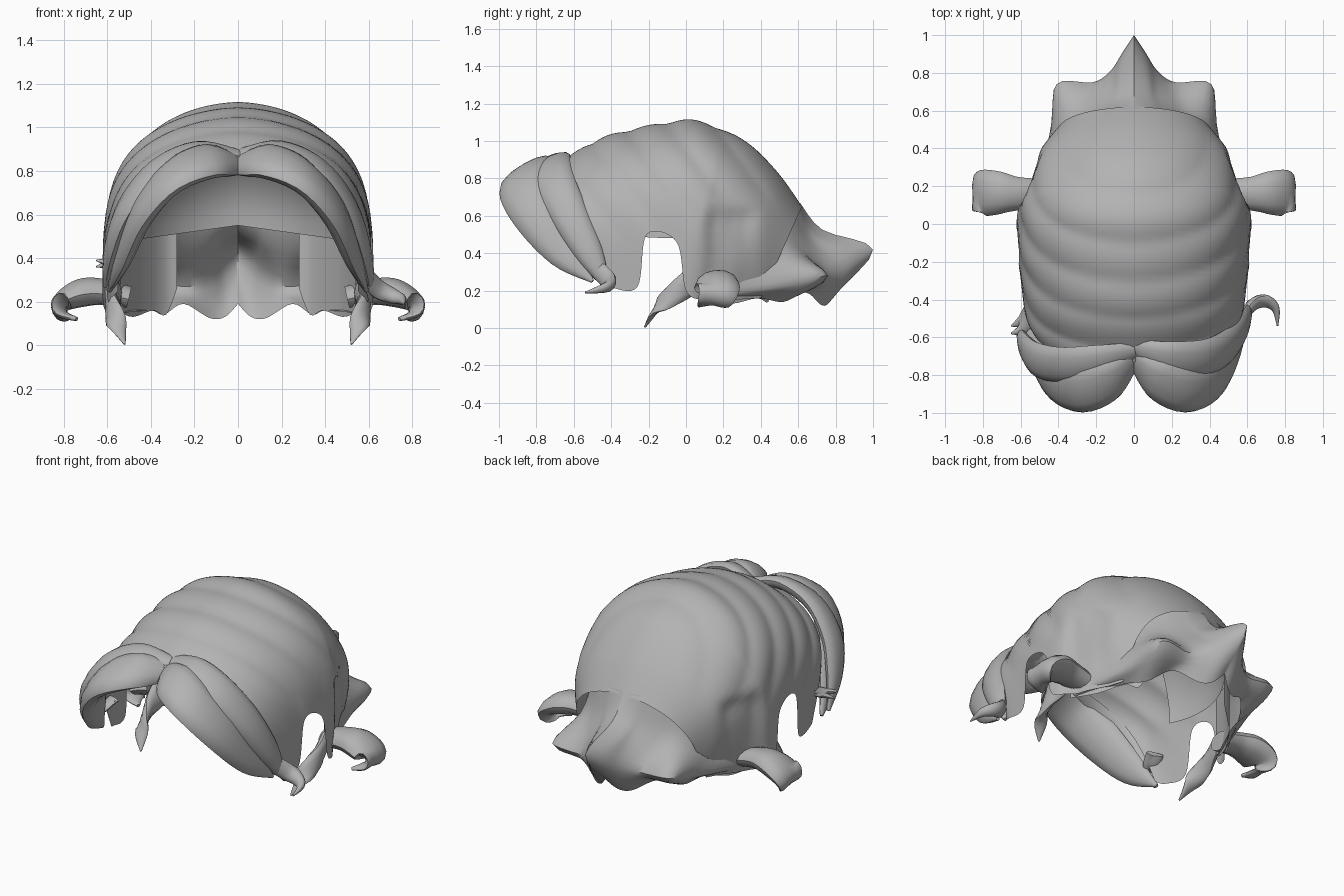
import bpy, bmesh, math
from mathutils import Vector

if "Cube" in bpy.data.objects:
    bpy.data.objects.remove(bpy.data.objects["Cube"])

grey = bpy.data.materials.new("hair_grey")
grey.diffuse_color = (0.45, 0.45, 0.45, 1)
grey.use_nodes = True
grey.node_tree.nodes["Principled BSDF"].inputs["Base Color"].default_value = grey.diffuse_color


def spline(pts, steps):
    """Catmull-Rom samples through points of any dimension."""
    out = []
    n = len(pts)
    for i in range(n - 1):
        p0, p1, p2, p3 = pts[max(i - 1, 0)], pts[i], pts[i + 1], pts[min(i + 2, n - 1)]
        for s in range(steps):
            t = s / steps
            out.append([0.5 * (2 * b + (c - a) * t + (2 * a - 5 * b + 4 * c - d) * t * t
                               + (3 * b - a - 3 * c + d) * t ** 3)
                        for a, b, c, d in zip(p0, p1, p2, p3)])
    out.append(list(pts[-1]))
    return out


def ramp(v, lo, hi):
    """Smooth step from 0 at lo to 1 at hi."""
    t = max(0, min(1, (v - lo) / (hi - lo)))
    return t * t * (3 - 2 * t)


def loft(name, rows, closed=False):
    """Skin a grid of points into one smooth object."""
    bm = bmesh.new()
    grid = [[bm.verts.new(p) for p in row] for row in rows]
    for a, b in zip(grid, grid[1:]):
        n = len(a)
        for j in range(n if closed else n - 1):
            k = (j + 1) % n
            bm.faces.new((a[j], a[k], b[k], b[j]))
    if closed:
        bm.faces.new(grid[0])
        bm.faces.new(grid[-1])
    bmesh.ops.remove_doubles(bm, verts=bm.verts, dist=0.0005)
    bmesh.ops.recalc_face_normals(bm, faces=bm.faces)
    me = bpy.data.meshes.new(name)
    bm.to_mesh(me)
    bm.free()
    me.materials.append(grey)
    ob = bpy.data.objects.new(name, me)
    bpy.context.collection.objects.link(ob)
    bpy.context.view_layer.objects.active = ob
    ob.select_set(True)
    bpy.ops.object.shade_smooth_by_angle(angle=math.radians(40))
    ob.select_set(False)
    return ob


def strand(name, path, side, side_dir=(0, 1, 0.35), sections=12):
    """Flat tapered lock; path points are x, y, z, half width, half thickness."""
    pts = spline(path, 5)
    rows = []
    for i, p in enumerate(pts):
        a, b = pts[max(i - 1, 0)], pts[min(i + 1, len(pts) - 1)]
        tan = (Vector(b[:3]) - Vector(a[:3])).normalized()
        wide = Vector(side_dir)
        wide = (wide - tan * wide.dot(tan)).normalized()
        thick = tan.cross(wide)
        row = []
        for j in range(sections):
            u = 2 * math.pi * j / sections
            q = Vector(p[:3]) + wide * p[3] * math.cos(u) + thick * p[4] * math.sin(u)
            row.append((q.x * side, q.y, q.z))
        rows.append(row)
    return loft(name, rows, True)


# Main cap: leaning arches, each top y, top z, bottom y, bottom z, half width
arches = [(-.73, .86, -.47, .25, .55), (-.63, .915, -.41, .22, .58),
          (-.45, 1.015, -.26, .22, .60), (-.20, 1.08, -.21, .50, .615),
          (.03, 1.11, -.05, .46, .62), (.20, 1.06, .00, .20, .62),
          (.35, .97, .10, .15, .59), (.50, .82, .22, .15, .54), (.62, .65, .40, .16, .42)]
rows = []
A, B = 1.8, 3.8
for ty, tz, by, bz, w in spline(arches, 8):
    base = min(bz, .2)
    h0 = max(0, (bz - .2) / (tz - .2))
    u0 = math.asin(h0 ** (B / 2))
    row = []
    for j in range(61):
        u = u0 + (math.pi - 2 * u0) * j / 60
        c, h = math.cos(u), max(math.sin(u), 0) ** (2 / B)
        x = math.copysign(abs(c) ** (2 / A), c) * w
        z = base + (tz - base) * h
        t = max(0, min(1, (z - bz) / (tz - bz)))
        y = by + (ty - by) * t
        # Swept-back combed ridges, and a ledge where the outer hair ends at the side
        wave = abs(math.sin(math.pi * (y - .75 * (1.1 - z) + .1) / .24)) - .6
        swell = 1 + .022 * wave * ramp(z, .4, .7) * (1 - ramp(y, .35, .55))
        ledge = 1 - .05 * ramp(y, .08, .16) * (1 - ramp(z, .58, .66)) * (1 - ramp(y, .3, .42))
        row.append((x * swell * ledge, y, z * (1 + (swell - 1) * .6)))
    rows.append(row)
loft("hair_cap", rows)

# Inner scalp lining, open to the front, rim dipping at the sides
rows = []
for i in range(13):
    e = math.pi / 2 * i / 12
    rows.append([(.50 * math.cos(e) * math.cos(a), .53 * math.cos(e) * math.sin(a),
                  .55 - .07 * abs(math.cos(a)) * math.cos(e) + .44 * math.sin(e))
                 for a in [math.radians(-25 + 230 * j / 32) for j in range(33)]])
loft("scalp_lining", rows)

# Flared back skirt with a central beak, mirrored half rows
half_rows = [
    [(0, .61, .67), (.07, .605, .665), (.13, .59, .66), (.25, .53, .62), (.36, .42, .55),
     (.49, .25, .45), (.56, .08, .42)],
    [(0, .73, .525), (.08, .69, .50), (.13, .66, .48), (.24, .60, .46), (.37, .52, .40),
     (.47, .30, .32), (.56, .09, .30)],
    [(0, 1.0, .42), (.06, .91, .37), (.125, .81, .31), (.22, .75, .27), (.41, .74, .28),
     (.44, .50, .22), (.55, .11, .17)],
    [(0, .80, .19), (.06, .76, .13), (.13, .72, .125), (.25, .64, .19), (.34, .52, .14),
     (.40, .38, .16), (.52, .11, .15)]]
cross = []
for r in half_rows:
    right = spline(r, 5)
    cross.append([(-x, y, z) for x, y, z in right[:0:-1]] + [tuple(p) for p in right])
columns = [spline(col, 4) for col in zip(*cross)]
loft("back_skirt", list(zip(*columns)))

for side, label in ((1, "right"), (-1, "left")):
    # Inner wall beside the neck
    foot = spline([(.54, .08, .15), (.48, .24, .13), (.39, .38, .16), (.33, .44, .14), (.28, .46, .26)], 4)
    loft("neck_wall_" + label, [[(x * side, y, z + (.55 - z) * k / 6) for x, y, z in foot]
                                for k in range(7)])
    # Sweeping front fringe locks
    strand("front_fringe_" + label, [
        (.00, -.70, .83, .06, .03), (.13, -.82, .845, .12, .05), (.30, -.875, .77, .135, .055),
        (.44, -.80, .61, .13, .055), (.53, -.65, .40, .09, .04), (.59, -.50, .25, .01, .01)],
        side, (0, 1, .58))
    # Sideways flick above the shoulder
    strand("side_flick_" + label, [
        (.50, .16, .22, .08, .05), (.62, .16, .245, .09, .06), (.72, .165, .24, .115, .065),
        (.81, .16, .195, .12, .045), (.81, .12, .145, .07, .02), (.74, .07, .12, .01, .01)],
        side, (-.1, 1, .1))
    # Pointed sideburn
    strand("sideburn_" + label, [
        (.57, .06, .27, .08, .03), (.58, -.05, .19, .06, .03), (.56, -.15, .11, .05, .02),
        (.52, -.22, .005, .005, .005)], side, (0, .6, .8))

# Second fringe layer: swept back on the right, flicked forward on the left
strand("upper_fringe_right", [
    (.00, -.65, .865, .05, .03), (.18, -.71, .885, .10, .04), (.37, -.71, .80, .11, .045),
    (.51, -.63, .62, .10, .045), (.585, -.51, .39, .07, .035), (.61, -.41, .20, .01, .01)],
    1, (0, 1, .5))
strand("upper_fringe_left", [
    (.00, -.67, .865, .05, .03), (.18, -.72, .885, .09, .04), (.37, -.745, .80, .10, .045),
    (.51, -.72, .63, .10, .045), (.58, -.64, .44, .07, .035), (.61, -.54, .27, .01, .01)],
    -1, (0, 1, .5))

# Curled tip on one side only, twin wisps on the other
strand("curled_tip", [(.58, -.48, .32, .05, .03), (.64, -.42, .26, .05, .03), (.70, -.41, .23, .04, .03),
                      (.75, -.45, .21, .025, .02), (.76, -.54, .19, .004, .004)], 1, (.3, .6, .8))
for k in range(2):
    strand("wisp_%d" % (k + 1), [(.54, -.46, .42, .05, .02), (.58, -.51 - .04 * k, .38, .04, .02),
                                 (.65, -.54 - .04 * k, .36 + .03 * k, .004, .004)], -1)
